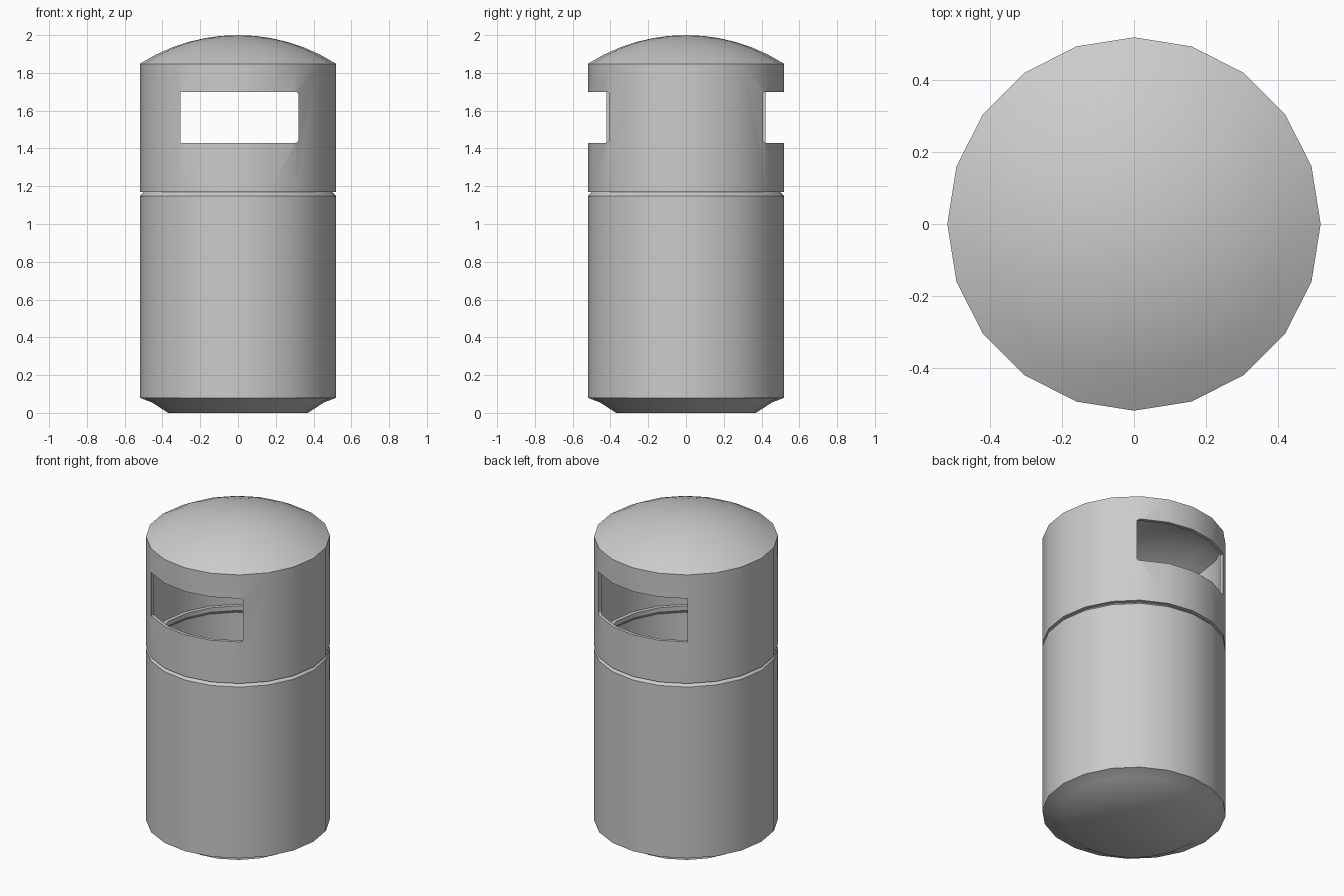
import bpy, bmesh
from math import cos, sin, pi, sqrt, radians

if "Cube" in bpy.data.objects:
    bpy.data.objects.remove(bpy.data.objects["Cube"])

SIDES = 20


def lathe(bm, profile, flip=False):
    """Spin a (radius, z) profile, pole to pole, around z."""
    rings = []
    for r, z in profile:
        if r == 0:
            rings.append([bm.verts.new((0, 0, z))] * SIDES)
        else:
            rings.append([bm.verts.new((r * cos(2 * pi * i / SIDES),
                                        r * sin(2 * pi * i / SIDES), z))
                          for i in range(SIDES)])
    for a, b in zip(rings, rings[1:]):
        for i in range(SIDES):
            j = (i + 1) % SIDES
            loop = list(dict.fromkeys([a[i], a[j], b[j], b[i]]))
            bm.faces.new(loop[::-1] if flip else loop)


def dome(radius, base, height, steps=6):
    """Circular arc from the rim up to the pole."""
    big = (radius ** 2 + height ** 2) / (2 * height)
    rs = [radius * (1 - k / steps) for k in range(steps + 1)]
    rs[-1] = 0
    return [(r, base + height - big + sqrt(big ** 2 - r ** 2)) for r in rs]


def make_object(name, bm):
    mesh = bpy.data.meshes.new(name)
    bm.to_mesh(mesh)
    bm.free()
    ob = bpy.data.objects.new(name, mesh)
    bpy.context.collection.objects.link(ob)
    return ob


# Bin shell: outer skin and reversed inner skin, both following the groove
outer = [(0, 0), (0.37, 0), (0.455, 0.055), (0.52, 0.08), (0.52, 1.148),
         (0.497, 1.17), (0.52, 1.17)] + dome(0.52, 1.848, 0.152)
inner = [(0, 0.02), (0.365, 0.02), (0.445, 0.072), (0.50, 0.095), (0.50, 1.14),
         (0.477, 1.162), (0.477, 1.19), (0.50, 1.19)] + dome(0.50, 1.836, 0.144)
bm = bmesh.new()
lathe(bm, outer)
lathe(bm, inner, flip=True)
bin_body = make_object("bin_body", bm)

# Opening cutter: box through front and back, rounded on the right-hand corners
bm = bmesh.new()
bmesh.ops.create_cube(bm, size=1)
for v in bm.verts:
    v.co = (0.32 if v.co.x > 0 else -0.305, v.co.y * 1.4,
            1.70 if v.co.z > 0 else 1.43)
corners = [e for e in bm.edges
           if all(v.co.x > 0 for v in e.verts)
           and abs(e.verts[0].co.y - e.verts[1].co.y) > 1]
bmesh.ops.bevel(bm, geom=corners, offset=0.015, segments=3, profile=0.5,
                affect='EDGES')
cutter = make_object("opening_cutter", bm)
cutter.hide_render = True

cut = bin_body.modifiers.new("openings", 'BOOLEAN')
cut.operation = 'DIFFERENCE'
cut.solver = 'EXACT'
cut.object = cutter

bpy.ops.object.select_all(action='DESELECT')
bin_body.select_set(True)
bpy.context.view_layer.objects.active = bin_body
bpy.ops.object.modifier_apply(modifier=cut.name)
bpy.data.objects.remove(cutter)
bpy.ops.object.shade_smooth_by_angle(angle=radians(40))
